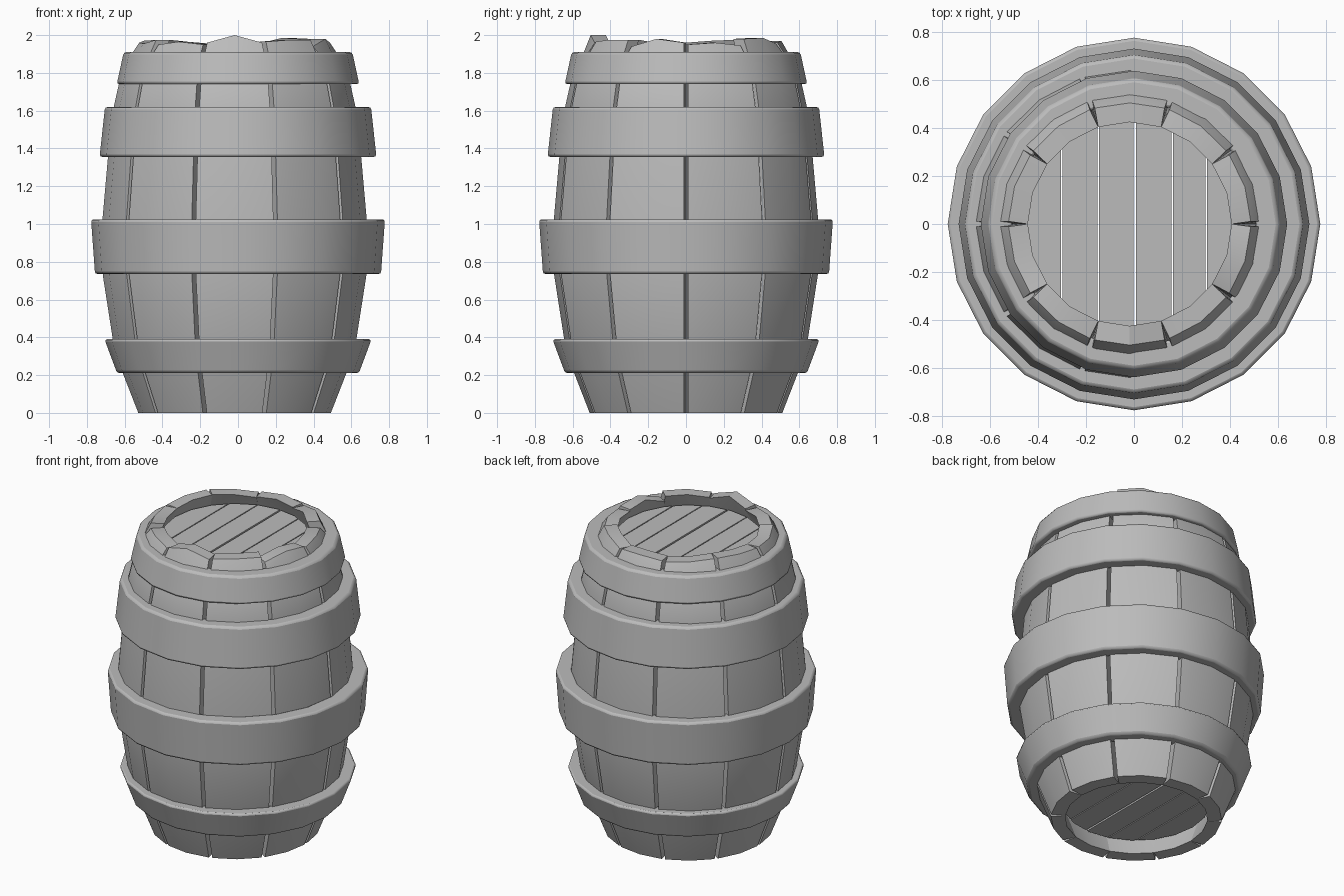
import bpy, bmesh, math
from mathutils import Vector

if "Cube" in bpy.data.objects:
    bpy.data.objects.remove(bpy.data.objects["Cube"], do_unlink=True)

grey = bpy.data.materials.new("plain_grey")
grey.use_nodes = True
GREY = (0.5, 0.5, 0.5, 1)
grey.diffuse_color = GREY
grey.node_tree.nodes["Principled BSDF"].inputs["Base Color"].default_value = GREY

SHIFT = -0.018          # the wooden body sits slightly off the hoops' centre
STAVES = 10
STEP = math.tau / STAVES


def finish(bm, name, bevel=0):
    bmesh.ops.recalc_face_normals(bm, faces=bm.faces)
    mesh = bpy.data.meshes.new(name)
    bm.to_mesh(mesh)
    bm.free()
    obj = bpy.data.objects.new(name, mesh)
    bpy.context.collection.objects.link(obj)
    mesh.materials.append(grey)
    if bevel:
        mod = obj.modifiers.new("rounded_edges", "BEVEL")
        mod.width = bevel
        mod.segments = 2
        mod.limit_method = "ANGLE"
        mod.angle_limit = math.radians(40)
    bpy.ops.object.select_all(action="DESELECT")
    obj.select_set(True)
    bpy.context.view_layer.objects.active = obj
    bpy.ops.object.shade_smooth_by_angle(angle=math.radians(30))
    return obj


def polar(radius, angle, z, shift=0):
    return Vector((radius * math.cos(angle) + shift, radius * math.sin(angle), z))


def bridge_rings(bm, rings, closed=False):
    pairs = list(zip(rings, rings[1:] + rings[:1])) if closed else list(zip(rings, rings[1:]))
    for a, b in pairs:
        n = len(a)
        for i in range(n):
            j = (i + 1) % n
            bm.faces.new((a[i], a[j], b[j], b[i]))


# Staves: bulged planks with uneven tops, touching inside and gapped outside
PROFILE = [(0, 0.51), (0.21, 0.592), (0.39, 0.645), (0.73, 0.698), (1.02, 0.7),
           (1.36, 0.67), (1.62, 0.64), (1.74, 0.613), (1.9, 0.545)]
TOPS = [(1.95, 1.96, 1.945), (1.98, 1.985, 1.955), (1.96, 1.97, 1.96),
        (1.955, 1.965, 1.975), (1.975, 1.97, 1.96), (1.96, 1.955, 1.975),
        (1.95, 1.965, 1.95), (1.96, 2.0, 1.96), (1.965, 1.975, 1.975),
        (1.94, 1.98, 1.96)]


def make_stave(index):
    bm = bmesh.new()
    start = index * STEP
    rings = []
    for z, radius in PROFILE + [(None, 0.505)]:
        heights = (z,) * 3 if z is not None else TOPS[index]
        inner = max(radius - 0.09, 0.425)
        gap = 0.011 / radius
        outer_angles = (start + gap, start + STEP / 2, start + STEP - gap)
        inner_angles = (start, start + STEP / 2, start + STEP)
        points = [polar(radius, a, h, SHIFT) for a, h in zip(outer_angles, heights)]
        points += [polar(inner, a, h, SHIFT) for a, h in zip(inner_angles, heights)][::-1]
        rings.append([bm.verts.new(p) for p in points])
    bridge_rings(bm, rings)
    # End caps, split along the middle of the stave
    for r in (rings[0], rings[-1]):
        bm.faces.new((r[0], r[1], r[4], r[5]))
        bm.faces.new((r[1], r[2], r[3], r[4]))
    finish(bm, f"stave_{index + 1}")


for i in range(STAVES):
    make_stave(i)


# Hoops: tapered twenty-sided bands with softened edges
def make_hoop(name, z0, z1, r0, r1, depth=0.1):
    bm = bmesh.new()
    section = [(r0, z0), (r1, z1), (r1 - depth, z1), (r0 - depth, z0)]
    sides = STAVES * 2
    rings = [[bm.verts.new(polar(r, k * math.tau / sides, z)) for r, z in section]
             for k in range(sides)]
    bridge_rings(bm, rings, closed=True)
    finish(bm, name, bevel=0.014)


make_hoop("bottom_hoop", 0.21, 0.39, 0.64, 0.707)
make_hoop("lower_middle_hoop", 0.735, 1.025, 0.757, 0.778)
make_hoop("upper_middle_hoop", 1.355, 1.62, 0.733, 0.704)
make_hoop("top_hoop", 1.74, 1.91, 0.642, 0.605)


# Lid and base: round panels cut into boards
def make_board(name, x0, x1, z0, z1):
    bm = bmesh.new()
    bmesh.ops.create_circle(bm, cap_ends=True, segments=STAVES * 2, radius=0.44)
    for x, side in ((x0, -1), (x1, 1)):
        bmesh.ops.bisect_plane(bm, geom=bm.verts[:] + bm.edges[:] + bm.faces[:],
                               plane_co=(x, 0, 0), plane_no=(side, 0, 0), clear_outer=True)
    new = bmesh.ops.extrude_face_region(bm, geom=bm.faces[:])["geom"]
    top = [v for v in new if isinstance(v, bmesh.types.BMVert)]
    bmesh.ops.translate(bm, verts=top, vec=(0, 0, z1 - z0))
    bmesh.ops.translate(bm, verts=bm.verts, vec=(SHIFT, 0, z0))
    finish(bm, name)


SEAMS = [-0.5, -0.283, -0.132, 0.021, 0.178, 0.32, 0.5]
for panel, z0, z1 in (("lid", 1.85, 1.9), ("base", 0.1, 0.15)):
    for i, (a, b) in enumerate(zip(SEAMS, SEAMS[1:])):
        # The middle seam is a little wider than the others
        left = 0.006 if i == 3 else 0.003
        right = 0.006 if i == 2 else 0.003
        make_board(f"{panel}_board_{i + 1}", a + left, b - right, z0, z1)
